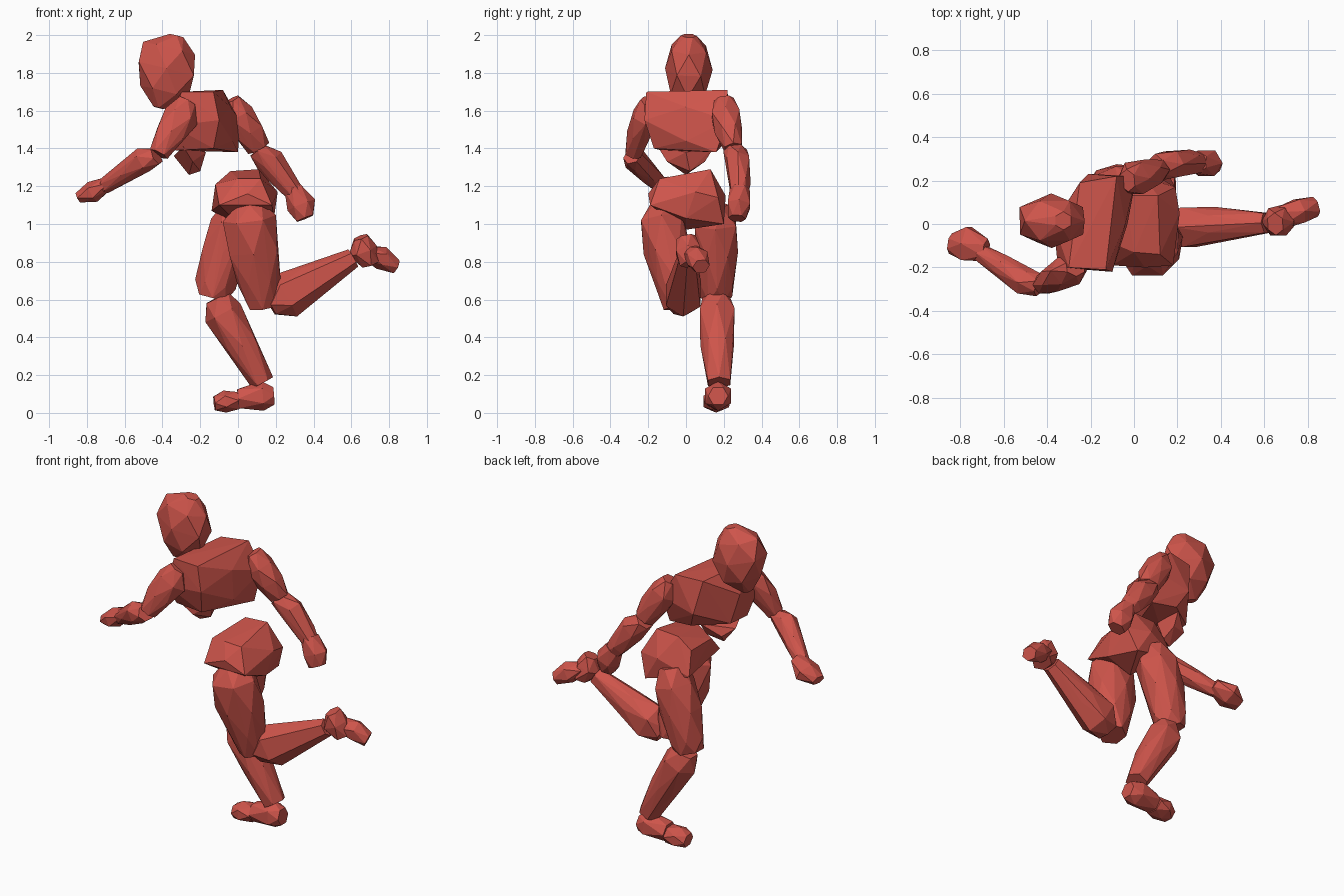
import bpy, bmesh, math
from mathutils import Vector

red = bpy.data.materials.new("red_clay")
red.diffuse_color = (0.62, 0.09, 0.07, 1)


def hull(name, points):
    """Faceted convex chunk around a few points."""
    bm = bmesh.new()
    for p in points:
        bm.verts.new(p)
    res = bmesh.ops.convex_hull(bm, input=bm.verts[:])
    loose = [v for v in bm.verts if not v.link_faces]
    bmesh.ops.delete(bm, geom=loose, context='VERTS')
    bmesh.ops.recalc_face_normals(bm, faces=bm.faces[:])
    me = bpy.data.meshes.new(name)
    bm.to_mesh(me)
    bm.free()
    me.materials.append(red)
    ob = bpy.data.objects.new(name, me)
    bpy.context.collection.objects.link(ob)
    return ob


def limb(name, stations, sides=6):
    """Chunk through stations (x, y, z, half width in y, half depth)."""
    axis = (Vector(stations[-1][:3]) - Vector(stations[0][:3])).normalized()
    side = Vector((0, 1, 0))
    side = (side - axis * side.dot(axis)).normalized()
    depth = axis.cross(side)
    pts = []
    for i, (x, y, z, a, b) in enumerate(stations):
        for k in range(sides):
            t = 2 * math.pi * (k + 0.5 * (i % 2)) / sides
            pts.append(Vector((x, y, z)) + side * (a * 1.05 * math.cos(t))
                       + depth * (b * 1.05 * math.sin(t)))
    return hull(name, pts)


# Head
limb("head", [(-0.42, 0.0, 1.615, .03, .03), (-0.39, 0.01, 1.70, .10, .125),
              (-0.38, 0.015, 1.82, .12, .165), (-0.365, 0.015, 1.93, .10, .135),
              (-0.325, 0.015, 1.997, .04, .04)])

# Torso
hull("chest", [(-0.30, -0.20, 1.70), (-0.13, -0.21, 1.70), (-0.35, -0.20, 1.52),
               (-0.10, -0.22, 1.55), (-0.33, -0.13, 1.39), (-0.13, -0.17, 1.40),
               (-0.25, 0.19, 1.70), (-0.08, 0.22, 1.71), (-0.21, 0.23, 1.50),
               (0.01, 0.22, 1.55), (-0.16, 0.18, 1.40), (0.0, 0.16, 1.38),
               (-0.37, 0.0, 1.58), (-0.34, 0.05, 1.41), (-0.04, 0.0, 1.62),
               (-0.03, 0.0, 1.44)])
hull("belly", [(-0.34, 0.0, 1.36), (-0.26, 0.0, 1.26), (-0.20, 0.02, 1.28),
               (-0.29, -0.15, 1.41), (-0.20, 0.15, 1.41), (-0.17, 0.0, 1.38),
               (-0.30, 0.08, 1.33), (-0.24, -0.10, 1.33), (-0.21, 0.10, 1.33)])
hull("pelvis", [(0.0, -0.13, 1.24), (0.12, -0.14, 1.24), (-0.04, 0.13, 1.28),
                (0.11, 0.13, 1.29), (-0.12, -0.08, 1.21), (-0.12, 0.12, 1.21),
                (-0.14, 0.17, 1.07), (-0.10, -0.19, 1.10), (0.18, -0.19, 1.10),
                (0.19, 0.17, 1.14), (0.14, 0.20, 1.0), (0.19, 0.0, 1.03),
                (0.03, 0.0, 0.97), (0.05, 0.21, 1.15), (0.05, -0.20, 1.16),
                (0.21, 0.05, 1.17)])

# Arm reaching forward
limb("near_upper_arm", [(-0.27, -0.20, 1.65, .04, .05), (-0.30, -0.215, 1.57, .07, .09),
                        (-0.36, -0.25, 1.48, .06, .08), (-0.42, -0.28, 1.37, .045, .05)])
limb("near_forearm", [(-0.43, -0.285, 1.36, .05, .045), (-0.50, -0.27, 1.34, .06, .065),
                      (-0.60, -0.20, 1.27, .055, .055), (-0.71, -0.13, 1.20, .04, .04)])
limb("near_hand", [(-0.68, -0.12, 1.22, .05, .035), (-0.77, -0.09, 1.17, .085, .055),
                   (-0.845, -0.09, 1.14, .045, .03)])

# Arm swinging back
limb("far_upper_arm", [(-0.03, 0.20, 1.66, .05, .04), (0.0, 0.21, 1.58, .08, .08),
                       (0.06, 0.225, 1.49, .07, .08), (0.11, 0.25, 1.40, .05, .06)])
limb("far_forearm", [(0.10, 0.26, 1.39, .06, .05), (0.17, 0.275, 1.33, .065, .075),
                     (0.26, 0.29, 1.21, .05, .06), (0.33, 0.28, 1.13, .04, .04)])
limb("far_hand", [(0.29, 0.285, 1.19, .05, .05), (0.335, 0.28, 1.10, .065, .075),
                  (0.355, 0.27, 1.03, .045, .05)])

# Raised trailing leg
limb("near_thigh", [(0.06, -0.13, 1.11, .06, .07), (0.06, -0.13, 1.03, .12, .135),
                    (0.08, -0.10, 0.86, .12, .14), (0.11, -0.06, 0.70, .10, .11),
                    (0.13, -0.035, 0.56, .08, .075)])
limb("near_calf", [(0.17, -0.03, 0.57, .07, .06), (0.25, -0.015, 0.62, .10, .12),
                   (0.38, 0.0, 0.70, .075, .085), (0.61, 0.005, 0.82, .05, .05)])
limb("near_heel", [(0.65, 0.0, 0.93, .05, .04), (0.66, 0.01, 0.86, .07, .075),
                   (0.70, 0.03, 0.79, .06, .05)])
limb("near_toe", [(0.68, 0.03, 0.85, .05, .04), (0.76, 0.06, 0.82, .06, .06),
                  (0.835, 0.08, 0.775, .045, .04)])

# Supporting leg
limb("far_thigh", [(-0.01, 0.15, 1.10, .07, .07), (-0.03, 0.155, 1.0, .12, .11),
                   (-0.08, 0.165, 0.85, .105, .12), (-0.12, 0.165, 0.68, .09, .105),
                   (-0.135, 0.16, 0.61, .08, .08)])
limb("far_calf", [(-0.11, 0.16, 0.61, .07, .07), (-0.08, 0.165, 0.53, .10, .10),
                  (0.02, 0.165, 0.36, .085, .085), (0.13, 0.175, 0.16, .065, .06)])
limb("far_heel", [(0.19, 0.17, 0.09, .05, .05), (0.13, 0.17, 0.09, .075, .075),
                  (0.0, 0.165, 0.075, .06, .055)])
limb("far_toe", [(0.0, 0.165, 0.065, .065, .05), (-0.07, 0.16, 0.06, .075, .056),
                 (-0.125, 0.155, 0.05, .05, .04)])
